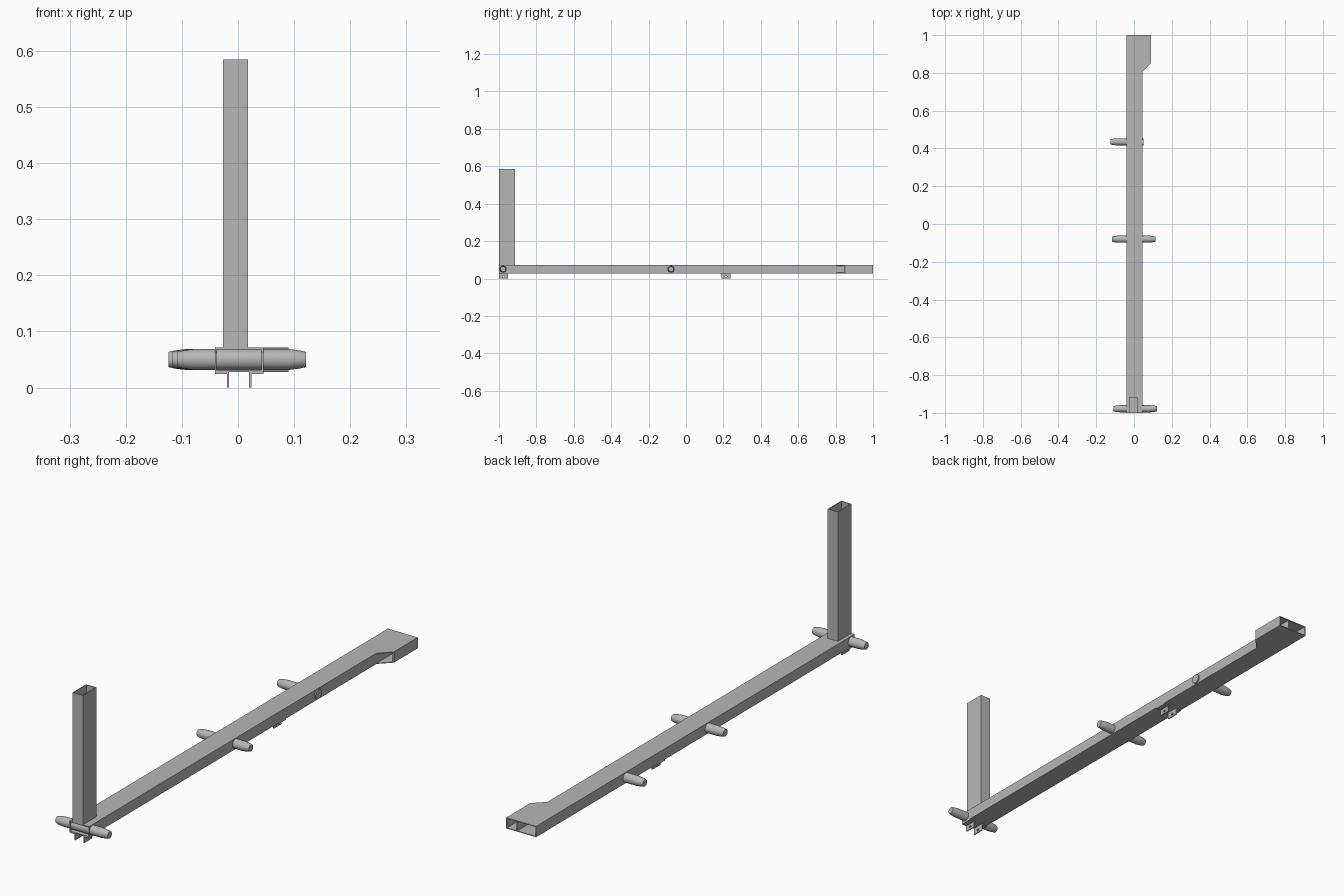
import bpy, bmesh, math
from mathutils import Matrix, Vector

cube = bpy.data.objects.get("Cube")
if cube:
    bpy.data.objects.remove(cube, do_unlink=True)

steel = bpy.data.materials.new("grey steel")
steel.use_nodes = True
GREY = (0.47, 0.47, 0.47, 1)
steel.diffuse_color = GREY
steel.node_tree.nodes["Principled BSDF"].inputs["Base Color"].default_value = GREY

X0, X1 = -0.041, 0.045      # beam sides
Z0, Z1 = 0.028, 0.071       # beam bottom and top
WALL = 0.003


def add_object(name, bm):
    bmesh.ops.recalc_face_normals(bm, faces=bm.faces[:])
    mesh = bpy.data.meshes.new(name)
    bm.to_mesh(mesh)
    bm.free()
    mesh.materials.append(steel)
    obj = bpy.data.objects.new(name, mesh)
    bpy.context.collection.objects.link(obj)
    return obj


def tube(name, u0, u1, v0, v1, place, start, end):
    """Open rectangular tube; start and end give the length position at each u."""
    bm = bmesh.new()
    rings = []
    for at in (start, end):
        for w in (0, WALL):
            corners = [(u0 + w, v0 + w), (u1 - w, v0 + w), (u1 - w, v1 - w), (u0 + w, v1 - w)]
            rings.append([bm.verts.new(place(u, v, at(u))) for u, v in corners])
    outer_a, inner_a, outer_b, inner_b = rings
    for a, b in ((outer_a, outer_b), (inner_a, inner_b), (outer_a, inner_a), (outer_b, inner_b)):
        for i in range(4):
            j = (i + 1) % 4
            bm.faces.new((a[i], a[j], b[j], b[i]))
    return add_object(name, bm)


def box(name, low, high):
    low, high = Vector(low), Vector(high)
    bm = bmesh.new()
    bmesh.ops.create_cube(bm, size=1)
    bmesh.ops.scale(bm, vec=high - low, verts=bm.verts)
    bmesh.ops.translate(bm, vec=(low + high) / 2, verts=bm.verts)
    return add_object(name, bm)


def pin(name, y, profile, sides=32):
    """Solid round pin along x, turned from (x, radius) pairs."""
    bm = bmesh.new()
    rings = []
    for x, r in profile:
        angles = [math.tau * i / sides for i in range(sides)]
        rings.append([bm.verts.new((x, y + r * math.cos(a), 0.05 + r * math.sin(a))) for a in angles])
    for a, b in zip(rings, rings[1:]):
        for i in range(sides):
            j = (i + 1) % sides
            bm.faces.new((a[i], a[j], b[j], b[i]))
    bm.faces.new(rings[0])
    bm.faces.new(rings[-1])
    obj = add_object(name, bm)
    bpy.ops.object.select_all(action='DESELECT')
    obj.select_set(True)
    bpy.context.view_layer.objects.active = obj
    bpy.ops.object.shade_smooth_by_angle(angle=math.radians(30))


# Main beam, mitred side piece at the back, upright post at the front
along_y = lambda u, v, t: (u, t, v)
along_z = lambda u, v, t: (u, v, t)
tube("main_beam", X0, X1, Z0, Z1, along_y, lambda u: -1, lambda u: 1)
tube("side_piece", X1 - WALL, 0.09, Z0, Z1, along_y, lambda u: 0.805 + u - X1, lambda u: 1)
tube("post", -0.027, 0.018, -1, -0.915, along_z, lambda u: Z1, lambda u: 0.585)

# Cross pins with tapered tips
R = 0.0187
TIP = [(0, 0.0135), (0.012, 0.0163), (0.032, R)]


def tapered(left, right):
    return [(left + d, r) for d, r in TIP] + [(right - d, r) for d, r in reversed(TIP)]


pin("front_pin", -0.978, tapered(-0.109, 0.121))
pin("middle_pin", -0.08, tapered(-0.117, 0.113))
pin("rear_pin", 0.435, [(-0.124 + d, r) for d, r in TIP] + [(0.05, R)])

# Pairs of angle brackets under the beam, each with a bolt hole
for place, y in (("front", -0.999), ("rear", 0.19)):
    bm = bmesh.new()
    bmesh.ops.create_cone(bm, cap_ends=True, segments=16, radius1=0.005, radius2=0.005, depth=0.2,
                          matrix=Matrix.Translation((0, y + 0.024, 0.011)) @ Matrix.Rotation(math.pi / 2, 4, 'Y'))
    cutter = add_object(place + "_hole_cutter", bm)
    cutter.hide_render = True
    cutter.hide_set(True)
    for side, x, edge in (("right", -0.020, X0), ("left", 0.020, X1)):
        leg = box(f"{place}_{side}_bracket_leg", (x, y, 0), (x + 0.004, y + 0.048, Z0))
        hole = leg.modifiers.new("bolt hole", 'BOOLEAN')
        hole.operation = 'DIFFERENCE'
        hole.object = cutter
        inner = x if edge < 0 else x + 0.004
        box(f"{place}_{side}_bracket_foot", (min(inner, edge), y, 0.024), (max(inner, edge), y + 0.048, Z0))
